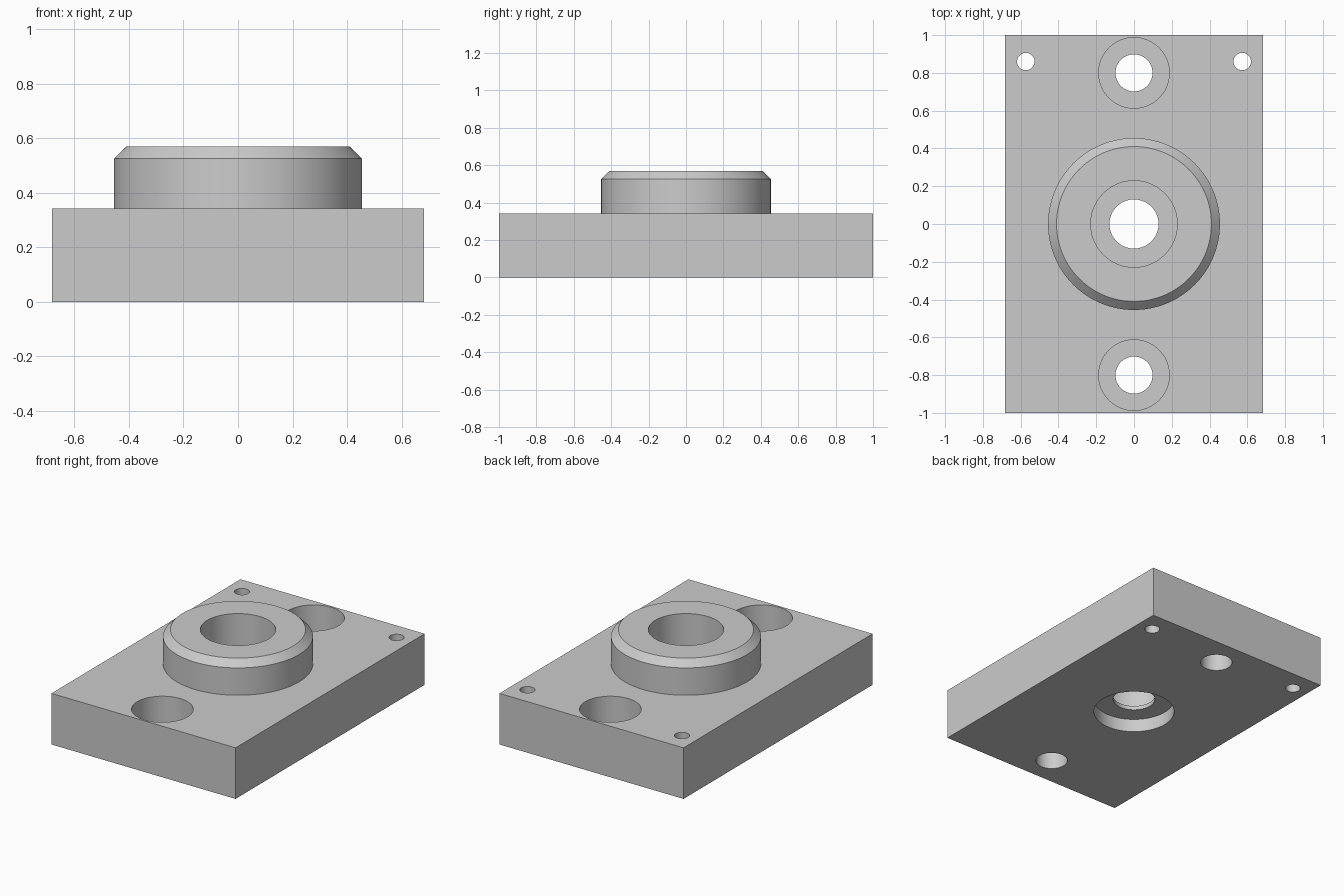
import bpy
import bmesh
import math

if "Cube" in bpy.data.objects:
    bpy.data.objects.remove(bpy.data.objects["Cube"], do_unlink=True)

W, L, PLATE_H, TOP = 0.682, 1.0, 0.342, 0.57
SEGMENTS = 96

steel = bpy.data.materials.new("light_grey_steel")
steel.use_nodes = True
grey = (0.6, 0.6, 0.6, 1)
steel.diffuse_color = grey
steel.node_tree.nodes["Principled BSDF"].inputs["Base Color"].default_value = grey


def add_object(name, bm):
    bmesh.ops.recalc_face_normals(bm, faces=bm.faces)
    mesh = bpy.data.meshes.new(name)
    bm.to_mesh(mesh)
    bm.free()
    mesh.materials.append(steel)
    obj = bpy.data.objects.new(name, mesh)
    bpy.context.collection.objects.link(obj)
    return obj


def turned(name, profile, x=0, y=0):
    """Solid of revolution from (radius, z) steps, capped at both ends."""
    bm = bmesh.new()
    rings = []
    for r, z in profile:
        ring = [bm.verts.new((x + r * math.cos(a), y + r * math.sin(a), z))
                for a in (math.tau * i / SEGMENTS for i in range(SEGMENTS))]
        rings.append(ring)
    for low, high in zip(rings, rings[1:]):
        for i in range(SEGMENTS):
            j = (i + 1) % SEGMENTS
            bm.faces.new((low[i], low[j], high[j], high[i]))
    bm.faces.new(rings[0])
    bm.faces.new(rings[-1])
    return add_object(name, bm)


def combine(target, tool, operation):
    tool.hide_render = True
    mod = target.modifiers.new(tool.name, 'BOOLEAN')
    mod.operation = operation
    mod.solver = 'EXACT'
    mod.object = tool


# Base plate
bm = bmesh.new()
bmesh.ops.create_cube(bm, size=1)
for v in bm.verts:
    v.co = (v.co.x * 2 * W, v.co.y * 2 * L, (v.co.z + 0.5) * PLATE_H)
block = add_object("flanged_mounting_block", bm)

# Round boss with chamfered rim
boss = turned("boss", [(0.455, 0.2), (0.455, TOP - 0.045), (0.41, TOP)])
combine(block, boss, 'UNION')
tools = [boss]

# Stepped central bore: underside recess, thin web, deep upper bore
cutters = [turned("central_bore", [(0.25, -0.1), (0.25, 0.088), (0.13, 0.088),
                                   (0.13, 0.115), (0.229, 0.115), (0.229, 0.7)])]

# Counterbored bolt holes on the centre line
for y in (-0.8, 0.8):
    cutters.append(turned("bolt_hole", [(0.098, -0.1), (0.098, 0.16),
                                        (0.187, 0.16), (0.187, 0.5)], 0, y))

# Small pin holes in the back corners
for x in (-0.573, 0.573):
    cutters.append(turned("pin_hole", [(0.046, -0.1), (0.046, 0.5)], x, 0.86))

for cutter in cutters:
    combine(block, cutter, 'DIFFERENCE')
tools += cutters

# Bake the cuts and drop the helpers
bpy.context.view_layer.update()
graph = bpy.context.evaluated_depsgraph_get()
final = bpy.data.meshes.new_from_object(block.evaluated_get(graph))
block.modifiers.clear()
block.data = final
for tool in tools:
    bpy.data.objects.remove(tool, do_unlink=True)

# One material throughout, smooth round walls with crisp edges
final.materials.clear()
final.materials.append(steel)
for face in final.polygons:
    face.material_index = 0
bpy.ops.object.select_all(action='DESELECT')
block.select_set(True)
bpy.context.view_layer.objects.active = block
bpy.ops.object.shade_smooth_by_angle(angle=math.radians(30))
